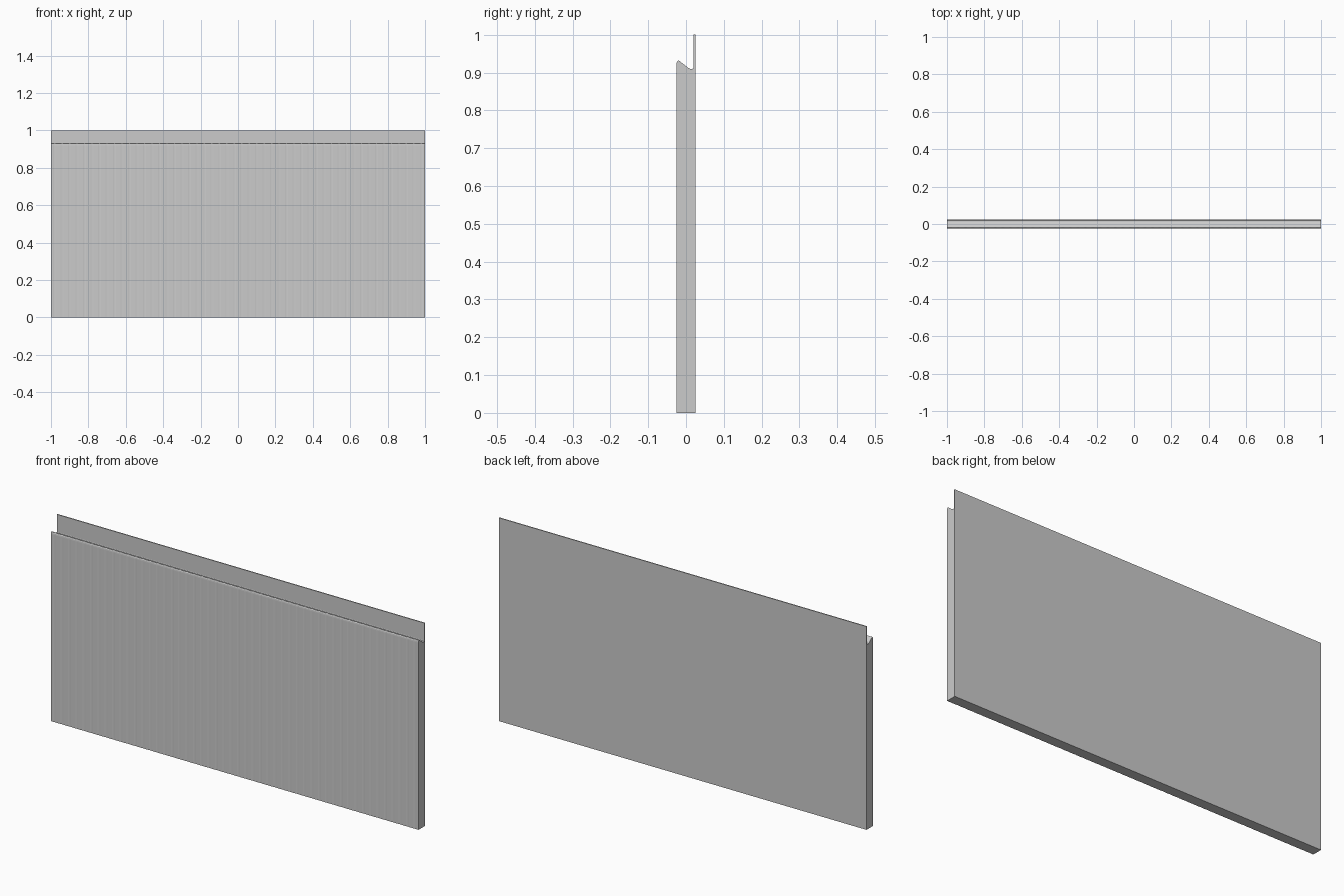
import bpy, bmesh

if "Cube" in bpy.data.objects:
    bpy.data.objects.remove(bpy.data.objects["Cube"])

# Cross-section (y, z) of the panel: body, rounded front nose, sloping seat, rear lip
profile = [(-0.025, 0), (-0.025, 0.92), (-0.0245, 0.926), (-0.0225, 0.9305),
           (-0.0195, 0.932), (-0.0165, 0.930), (0.006, 0.9125), (0.010, 0.910),
           (0.016, 0.9095), (0.0192, 0.911), (0.020, 0.915), (0.020, 1.0),
           (0.025, 1.0), (0.025, 0)]
FRONT = 4          # leading profile points that carry the fine ribs
RIBS = 50
DEPTH = 0.0008

# Stations along the length: each rib is a flat crest and a shallow flat groove
pitch = 2 / RIBS
stations = [(-1.0, 0.0)]
for i in range(RIBS):
    x = -1 + i * pitch
    stations += [(x + pitch * f, d) for f, d in
                 ((0.30, 0), (0.42, DEPTH), (0.58, DEPTH), (0.70, 0))]
stations.append((1.0, 0.0))

# Sweep the section through the stations and cap both ends
bm = bmesh.new()
rings = [[bm.verts.new((x, y + (d if k < FRONT else 0), z))
          for k, (y, z) in enumerate(profile)] for x, d in stations]
n = len(profile)
for a, b in zip(rings, rings[1:]):
    for k in range(n):
        j = (k + 1) % n
        bm.faces.new((a[k], a[j], b[j], b[k]))
bm.faces.new(rings[0])
bm.faces.new(rings[-1][::-1])
bmesh.ops.recalc_face_normals(bm, faces=bm.faces)

mesh = bpy.data.meshes.new("ribbed_wall_panel")
bm.to_mesh(mesh)
bm.free()
panel = bpy.data.objects.new("ribbed_wall_panel", mesh)
bpy.context.collection.objects.link(panel)
